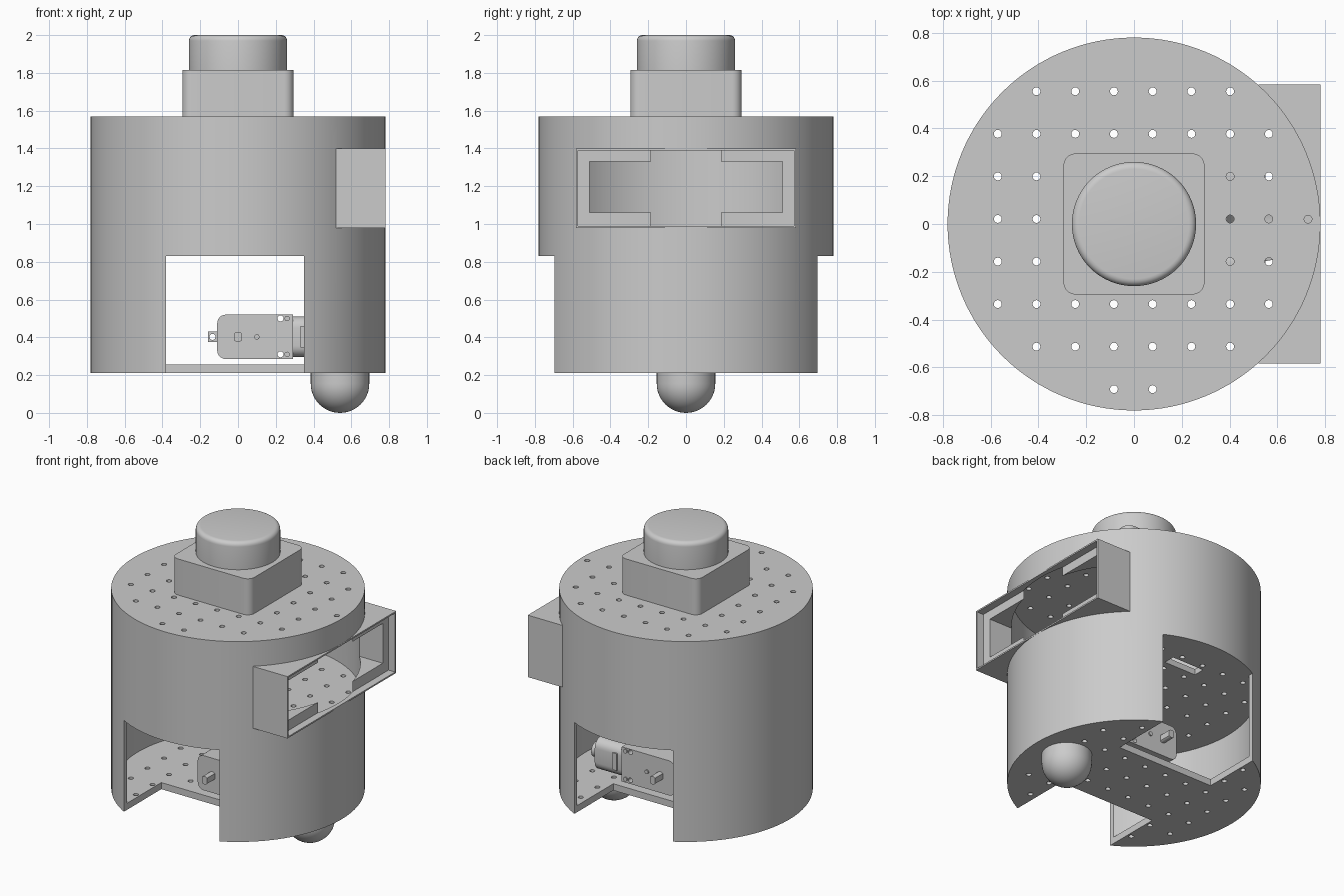
import bpy, bmesh, math
from mathutils import Matrix, Vector

cube = bpy.data.objects.get("Cube")
if cube:
    bpy.data.objects.remove(cube, do_unlink=True)

grey = bpy.data.materials.new("plain grey")
grey.use_nodes = True
COLOUR = (0.6, 0.6, 0.6, 1)
grey.diffuse_color = COLOUR
grey.node_tree.nodes["Principled BSDF"].inputs["Base Color"].default_value = COLOUR


def make(name, bm):
    mesh = bpy.data.meshes.new(name)
    bm.to_mesh(mesh)
    bm.free()
    obj = bpy.data.objects.new(name, mesh)
    bpy.context.collection.objects.link(obj)
    mesh.materials.append(grey)
    return obj


def add_box(bm, x, y, z):
    size = (x[1] - x[0], y[1] - y[0], z[1] - z[0])
    mid = Vector((sum(x) / 2, sum(y) / 2, sum(z) / 2))
    return bmesh.ops.create_cube(bm, matrix=Matrix.Translation(mid) @ Matrix.Diagonal((*size, 1)))["verts"]


def add_rod(bm, start, end, r, sides=24):
    a, b = Vector(start), Vector(end)
    turn = (b - a).to_track_quat('Z', 'Y').to_matrix().to_4x4()
    return bmesh.ops.create_cone(bm, cap_ends=True, segments=sides, radius1=r, radius2=r,
                                 depth=(b - a).length,
                                 matrix=Matrix.Translation((a + b) / 2) @ turn)["verts"]


def box(name, *spans):
    bm = bmesh.new()
    add_box(bm, *spans)
    return make(name, bm)


def disc(name, r, z, sides=128):
    bm = bmesh.new()
    add_rod(bm, (0, 0, z[0]), (0, 0, z[1]), r, sides)
    return make(name, bm)


def boolean(obj, tool, op='DIFFERENCE'):
    """Apply a boolean and throw the tool away."""
    mod = obj.modifiers.new("cut", 'BOOLEAN')
    mod.operation, mod.solver, mod.object = op, 'EXACT', tool
    bpy.context.view_layer.update()
    graph = bpy.context.evaluated_depsgraph_get()
    mesh = bpy.data.meshes.new_from_object(obj.evaluated_get(graph))
    obj.modifiers.clear()
    obj.data = mesh
    bpy.data.objects.remove(tool, do_unlink=True)


def bevel_axis(bm, axis, width, test=lambda p: True):
    """Round the edges that run along one axis."""
    edges = [e for e in bm.edges
             if abs((e.verts[0].co - e.verts[1].co).normalized()[axis]) > 0.99
             and test(e.verts[0].co)]
    bmesh.ops.bevel(bm, geom=edges, offset=width, segments=6, affect='EDGES', profile=0.5)


R, INNER = 0.78, 0.753
BOTTOM, MID, TOP = 0.21, 0.83, 1.57
WELL = (-0.38, 0.35)
COLS = [-0.57 + 0.162 * i for i in range(8)]
ROWS = [0.555 - 0.178 * i for i in range(8)]


def grid_holes(z, skip_centre):
    bm = bmesh.new()
    for j, y in enumerate(ROWS):
        for i, x in enumerate(COLS):
            edge = 3 if j == 7 else 1 if j in (0, 6) else 0
            covered = skip_centre and j in (2, 3, 4) and 2 <= i <= 5
            if edge <= i <= 7 - edge and not covered:
                add_rod(bm, (x, y, z - 0.1), (x, y, z + 0.1), 0.0165, 16)
    if skip_centre:
        add_rod(bm, (0.728, 0.02, z - 0.1), (0.728, 0.02, z + 0.1), 0.0165, 16)
    return make("hole_cutter", bm)


# Round shell with the sensor housing, hollowed out
shell = disc("shell", R, (BOTTOM, TOP - 0.04))
boolean(shell, box("housing", (0.52, R), (-0.583, 0.583), (0.98, 1.4)), 'UNION')
boolean(shell, disc("void", INNER, (0, 2)))
boolean(shell, box("recess", (0.73, 1), (-0.572, 0.572), (0.99, 1.39)))
boolean(shell, box("window", (0.3, 1), (-0.51, 0.51), (1.06, 1.33)))
boolean(shell, box("wheel_opening", WELL, (-1, 1), (0, MID)))

# Top plate
top_plate = disc("top_plate", R, (TOP - 0.04, TOP))
boolean(top_plate, grid_holes(TOP, True))

# Middle plate with a slot above each wheel
middle_plate = disc("middle_plate", INNER + 0.002, (MID, MID + 0.04))
boolean(middle_plate, grid_holes(MID, False))
for s in (-1, 1):
    boolean(middle_plate, box("slot", (-0.12, 0.12), sorted((s * 0.44, s * 0.518)), (MID - 0.1, 1)))

# Floor with two wheel wells
floor_plate = disc("floor_plate", INNER + 0.002, (BOTTOM, BOTTOM + 0.045))
boolean(floor_plate, grid_holes(BOTTOM, False))
for s in (-1, 1):
    boolean(floor_plate, box("well", WELL, sorted((s * 0.28, s)), (0, 1)))

# Ball caster
bm = bmesh.new()
bmesh.ops.create_uvsphere(bm, u_segments=48, v_segments=24, radius=0.155,
                          matrix=Matrix.Translation((0.54, 0, 0.155)))
bmesh.ops.delete(bm, geom=[v for v in bm.verts if v.co.z > 0.16], context='VERTS')
rim = [e for e in bm.edges if e.is_boundary]
raised = bmesh.ops.extrude_edge_only(bm, edges=rim)["geom"]
for v in raised:
    if isinstance(v, bmesh.types.BMVert):
        v.co.z = BOTTOM + 0.002
caster = make("ball_caster", bm)

# Scanner: rounded square base and round head
bm = bmesh.new()
add_box(bm, (-0.295, 0.295), (-0.295, 0.295), (TOP, 1.815))
bevel_axis(bm, 2, 0.05)
scanner_base = make("scanner_base", bm)
bm = bmesh.new()
add_rod(bm, (0, 0, 1.815), (0, 0, 2), 0.26, 64)
top_rim = [e for e in bm.edges if all(v.co.z > 1.99 for v in e.verts)]
bmesh.ops.bevel(bm, geom=top_rim, offset=0.03, segments=5, affect='EDGES', profile=0.5)
scanner_head = make("scanner_head", bm)

# Geared motors, one on each side
parts = [shell, top_plate, middle_plate, floor_plate, caster, scanner_base, scanner_head]
for s, side in ((-1, "front"), (1, "back")):
    def span(a, b):
        return sorted((s * a, s * b))

    bm = bmesh.new()
    add_box(bm, (-0.11, 0.29), span(0.09, 0.275), (0.285, 0.52))
    bevel_axis(bm, 1, 0.045, lambda p: p.x < 0)
    gearbox = make(side + "_gearbox", bm)
    bm = bmesh.new()
    for z in (0.31, 0.5):
        add_rod(bm, (0.225, s * 0.05, z), (0.225, s * 0.3, z), 0.016, 16)
    boolean(gearbox, make("screw_cutter", bm))

    tab = box(side + "_motor_tab", (-0.16, -0.105), span(0.16, 0.19), (0.375, 0.43))
    bm = bmesh.new()
    add_rod(bm, (-0.135, 0, 0.402), (-0.135, s, 0.402), 0.016, 16)
    boolean(tab, make("tab_cutter", bm))

    bm = bmesh.new()
    add_box(bm, (0.285, 0.5), span(0.1, 0.265), (0.295, 0.51))
    bevel_axis(bm, 0, 0.06)
    add_rod(bm, (0.49, s * 0.182, 0.402), (0.55, s * 0.182, 0.402), 0.05)
    can = make(side + "_motor_can", bm)

    bm = bmesh.new()
    add_box(bm, (0.33, 0.36), span(0.092, 0.273), (0.345, 0.46))
    strap = make(side + "_motor_strap", bm)

    bm = bmesh.new()
    for v in add_rod(bm, (0, s * 0.02, 0.402), (0, s * 0.36, 0.402), 0.027):
        v.co.x = max(-0.019, min(0.019, v.co.x))
    axle = make(side + "_axle", bm)

    bm = bmesh.new()
    for x, z in ((0.26, 0.31), (0.26, 0.5), (0.1, 0.402)):
        add_rod(bm, (x, s * 0.27, z), (x, s * 0.283, z), 0.014, 16)
    studs = make(side + "_gearbox_studs", bm)
    parts += [gearbox, tab, can, strap, axle, studs]

# Smooth curved faces, keep hard edges
bpy.ops.object.select_all(action='DESELECT')
for obj in parts:
    obj.select_set(True)
bpy.context.view_layer.objects.active = shell
bpy.ops.object.shade_smooth_by_angle(angle=math.radians(30))
